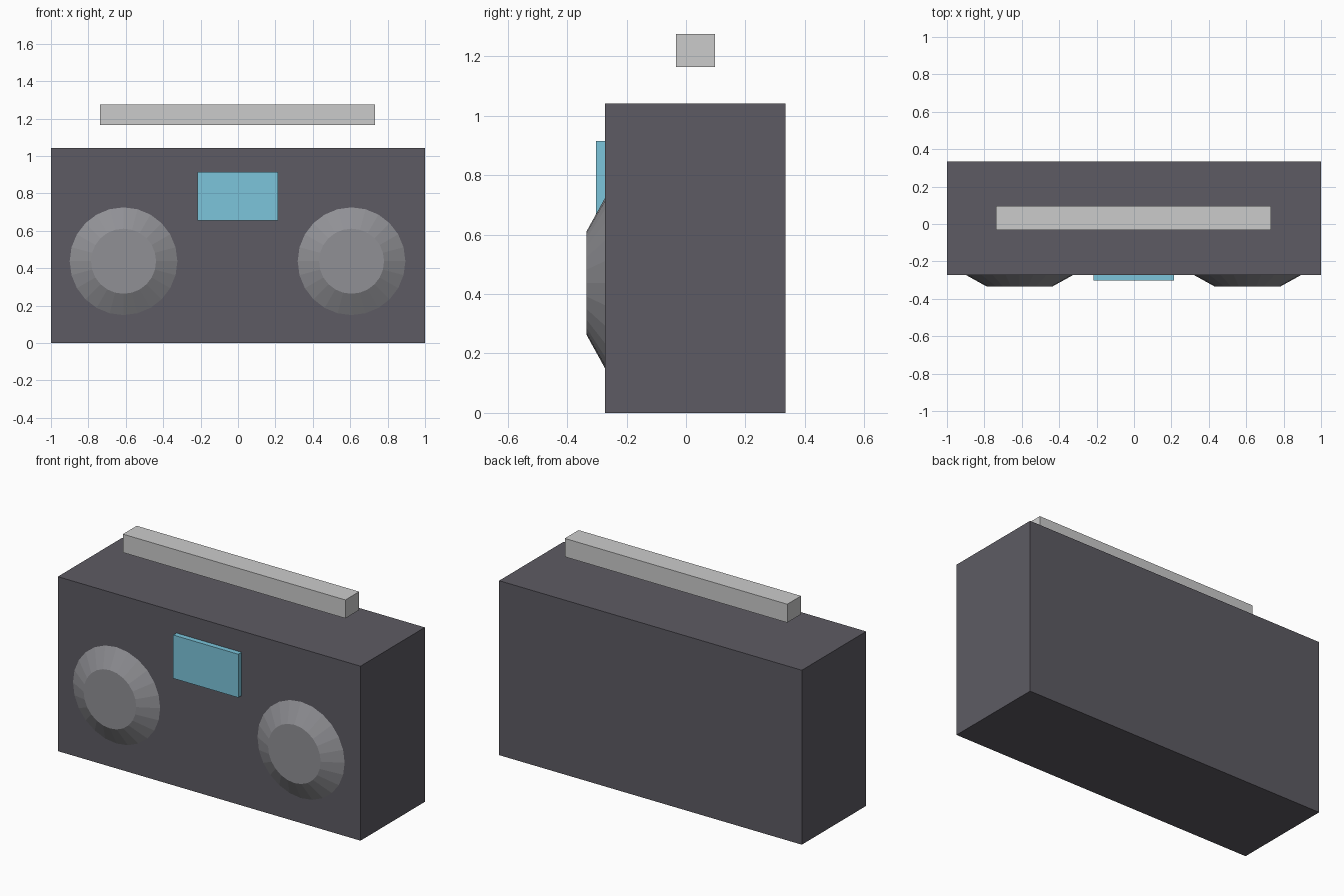
import bpy, math

if "Cube" in bpy.data.objects:
    bpy.data.objects.remove(bpy.data.objects["Cube"])


def paint(obj, name, rgb):
    mat = bpy.data.materials.get(name) or bpy.data.materials.new(name)
    mat.diffuse_color = (*rgb, 1)
    mat.use_nodes = True
    mat.node_tree.nodes["Principled BSDF"].inputs["Base Color"].default_value = mat.diffuse_color
    obj.data.materials.append(mat)


def box(name, x, y, z):
    """Box from (min, max) ranges on each axis."""
    ranges = (x, y, z)
    bpy.ops.mesh.primitive_cube_add(size=1, location=[(a + b) / 2 for a, b in ranges])
    obj = bpy.context.object
    obj.name = name
    obj.scale = [b - a for a, b in ranges]
    bpy.ops.object.transform_apply(location=False, rotation=False, scale=True)
    return obj


FRONT = -0.272

# Cabinet
body = box("body", (-1, 1), (FRONT, 0.335), (0, 1.042))
paint(body, "dark_plastic", (0.11, 0.105, 0.125))

# Carry bar floating above the cabinet
box("handle", (-0.737, 0.733), (-0.033, 0.097), (1.165, 1.275))

# Display panel
screen = box("screen", (-0.216, 0.214), (-0.303, FRONT), (0.656, 0.915))
paint(screen, "blue_screen", (0.2, 0.56, 0.71))

# Tapered speakers, narrow end facing forward
depth = 0.335 + FRONT
for name, x in (("left_speaker", -0.612), ("right_speaker", 0.607)):
    bpy.ops.mesh.primitive_cone_add(
        vertices=24, radius1=0.288, radius2=0.174, depth=depth,
        location=(x, FRONT - depth / 2, 0.437), rotation=(math.pi / 2, 0, 0))
    speaker = bpy.context.object
    speaker.name = name
    paint(speaker, "speaker_grey", (0.28, 0.28, 0.3))
